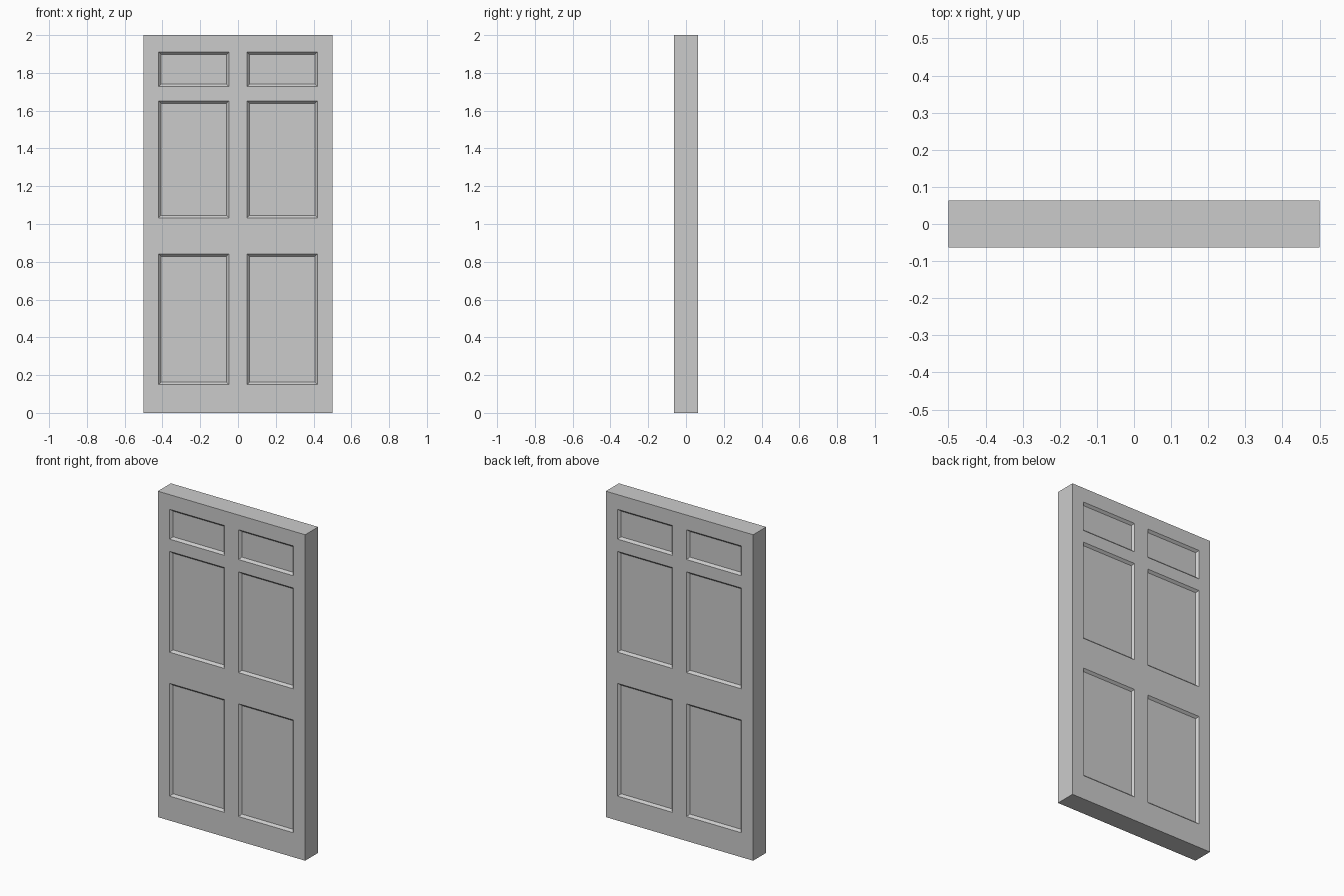
import bpy, bmesh, math
from mathutils import Matrix

if "Cube" in bpy.data.objects:
    bpy.data.objects.remove(bpy.data.objects["Cube"])

WIDTH, THICK, HEIGHT = 1.0, 0.126, 2.0
PANEL_X = [(-0.42, -0.048), (0.048, 0.42)]
PANEL_Z = [(0.15, 0.842), (1.033, 1.652), (1.727, 1.91)]
SLOPE, DEPTH = 0.013, 0.014

# Solid door slab standing on the ground
bm = bmesh.new()
bmesh.ops.create_cube(bm, size=1.0, matrix=Matrix.Translation((0, 0, HEIGHT / 2))
                      @ Matrix.Diagonal((WIDTH, THICK, HEIGHT, 1)))

# Cut lines that outline the stiles, rails and panels
def cut(co, no):
    bmesh.ops.bisect_plane(bm, geom=bm.verts[:] + bm.edges[:] + bm.faces[:],
                           plane_co=co, plane_no=no)

for pair in PANEL_X:
    for x in pair:
        cut((x, 0, 0), (1, 0, 0))
for pair in PANEL_Z:
    for z in pair:
        cut((0, 0, z), (0, 0, 1))

# Sink six panels on each side with a sloped moulding
def is_panel(face):
    c = face.calc_center_median()
    return (abs(face.normal.y) > 0.9
            and any(a < c.x < b for a, b in PANEL_X)
            and any(a < c.z < b for a, b in PANEL_Z))

bm.normal_update()
panels = [f for f in bm.faces if is_panel(f)]
bmesh.ops.inset_individual(bm, faces=panels, thickness=SLOPE, depth=-DEPTH,
                           use_even_offset=True)
mesh = bpy.data.meshes.new("door")
bm.to_mesh(mesh)
bm.free()

door = bpy.data.objects.new("door", mesh)
bpy.context.collection.objects.link(door)
bpy.context.view_layer.objects.active = door
door.select_set(True)
bpy.ops.object.shade_smooth_by_angle(angle=math.radians(40))
